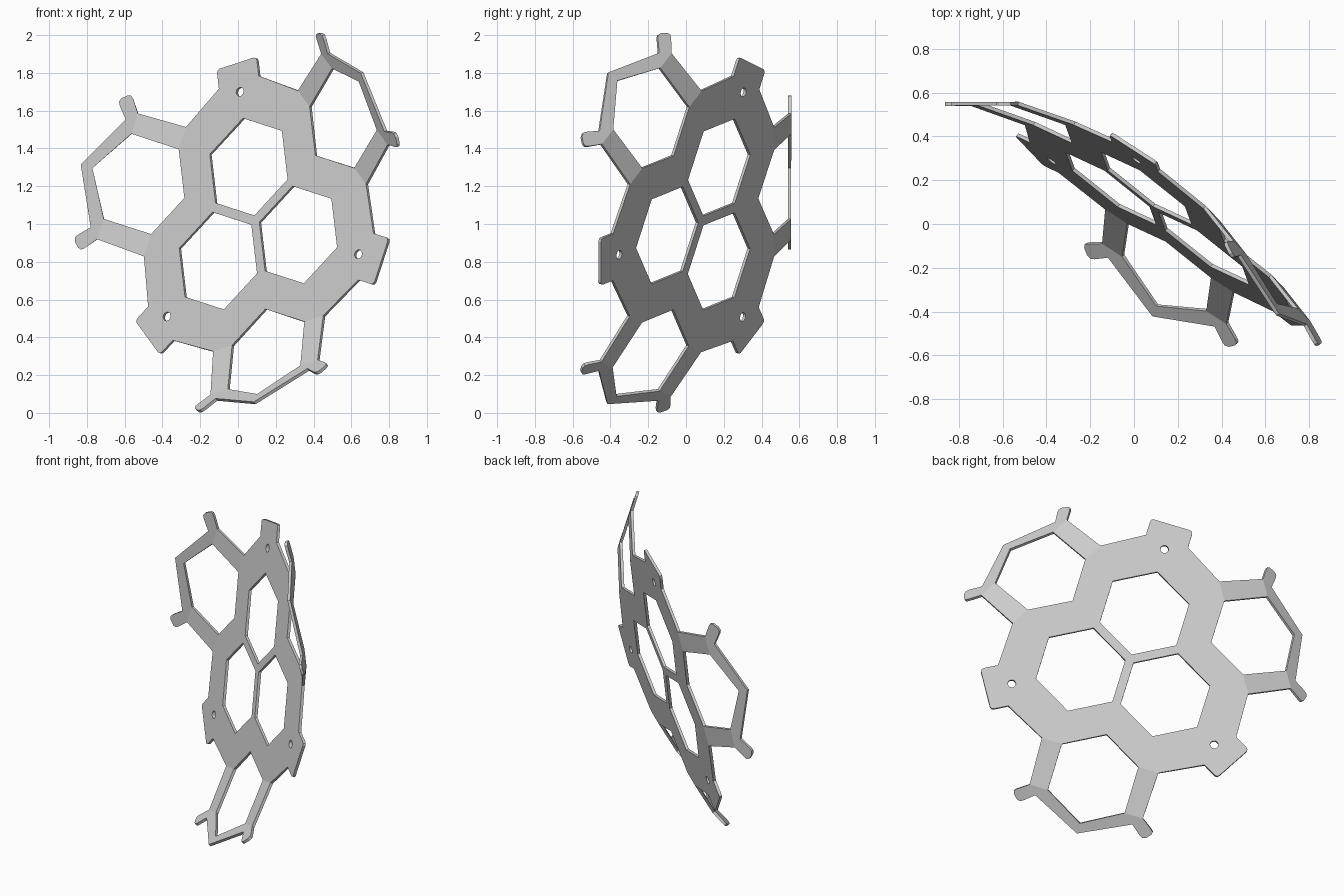
import bpy, bmesh
from math import radians, sin, cos, pi
from mathutils import Matrix, Vector

cube = bpy.data.objects.get("Cube")
if cube:
    bpy.data.objects.remove(cube, do_unlink=True)

# Main dimensions in the plate's own frame (front faces +z)
THICK = 0.017
HEX_R, HEX_DIST = 0.272, 0.302      # window radius, distance from centre
BEND, ARM_IN, ARM_OUT = 0.63, 0.236, 0.36
ARM_LEN, FOLD = 0.278, radians(18.7)

grey = bpy.data.materials.new("light_grey")
grey.use_nodes = True
grey.diffuse_color = (0.6, 0.6, 0.6, 1)
grey.node_tree.nodes["Principled BSDF"].inputs["Base Color"].default_value = (0.6, 0.6, 0.6, 1)

bm = bmesh.new()


def spin(points, angle):
    m = Matrix.Rotation(angle, 3, 'Z')
    return [m @ Vector((*p, 0)[:3]) for p in points]


def ngon(sides, radius, dist):
    return [(radius * sin(2 * pi * i / sides), dist + radius * cos(2 * pi * i / sides))
            for i in range(sides)]


def loop_edges(points):
    vs = [bm.verts.new(p) for p in points]
    return [bm.edges.new((a, b)) for a, b in zip(vs, vs[1:] + vs[:1])]


# Flat plate: three mounting tabs, three notches, three windows, three screw holes
half_tab = [(0.13, 0.775), (0.13, 0.863), (0.125, 0.876), (0.112, 0.882)]
tab = [(-x, y) for x, y in half_tab] + half_tab[::-1]
notch = [(-ARM_OUT, BEND), (-ARM_IN, BEND), (0, 0.494), (ARM_IN, BEND), (ARM_OUT, BEND)]
outline, edges = [], []
for k in range(3):
    turn = -k * 2 * pi / 3
    outline += spin(tab, turn) + spin(notch, turn - pi / 3)
    edges += loop_edges(spin(ngon(6, HEX_R, HEX_DIST), turn))
    edges += loop_edges(spin(ngon(16, 0.024, 0.722), turn))
edges += loop_edges(outline)
bmesh.ops.triangle_fill(bm, edges=edges, use_beauty=True, use_dissolve=False)

# Folded flaps: two arms, then a pointed rim with a rounded lug at each corner
half_rim = [(0, 0.14), (0.237, 0), (0.35, 0), (0.415, 0.048), (0.428, 0.062),
            (0.425, 0.08), (0.40, 0.108), (0.378, 0.115), (0.36, 0.105),
            (0.30, 0.052), (0, 0.205)]
arm_y, arm_z = BEND + ARM_LEN * cos(FOLD), ARM_LEN * sin(FOLD)
for k in range(3):
    for side in (-1, 1):
        rim = [(side * x, arm_y + s * cos(2 * FOLD), arm_z + s * sin(2 * FOLD))
               for x, s in half_rim]
        arm = [(side * ARM_IN, BEND, 0), (side * ARM_OUT, BEND, 0), rim[2], rim[1]]
        for poly in (arm, rim):
            m = Matrix.Rotation(-k * 2 * pi / 3 - pi / 3, 3, 'Z')
            bm.faces.new([bm.verts.new(m @ Vector(p)) for p in poly])

bmesh.ops.remove_doubles(bm, verts=bm.verts[:], dist=0.001)
bm.normal_update()
bmesh.ops.reverse_faces(bm, faces=[f for f in bm.faces if f.normal.z < 0])
bmesh.ops.dissolve_limit(bm, angle_limit=radians(1), verts=bm.verts[:], edges=bm.edges[:])

# Tilt the sheet into place
right = Vector((0.811, -0.524, 0.264)).normalized()
up = Vector((-0.111, 0.305, 0.946))
front = right.cross(up).normalized()
up = front.cross(right)
tilt = Matrix((right, up, front)).transposed().to_4x4()
bm.transform(Matrix.Translation((0.09, 0.07, 1.017)) @ tilt)

mesh = bpy.data.meshes.new("folded_hex_panel")
bm.to_mesh(mesh)
bm.free()
mesh.materials.append(grey)
panel = bpy.data.objects.new("folded_hex_panel", mesh)
bpy.context.collection.objects.link(panel)

# Sheet thickness, added behind the front face
solid = panel.modifiers.new("thickness", 'SOLIDIFY')
solid.thickness = THICK
solid.offset = -1
solid.use_even_offset = True
